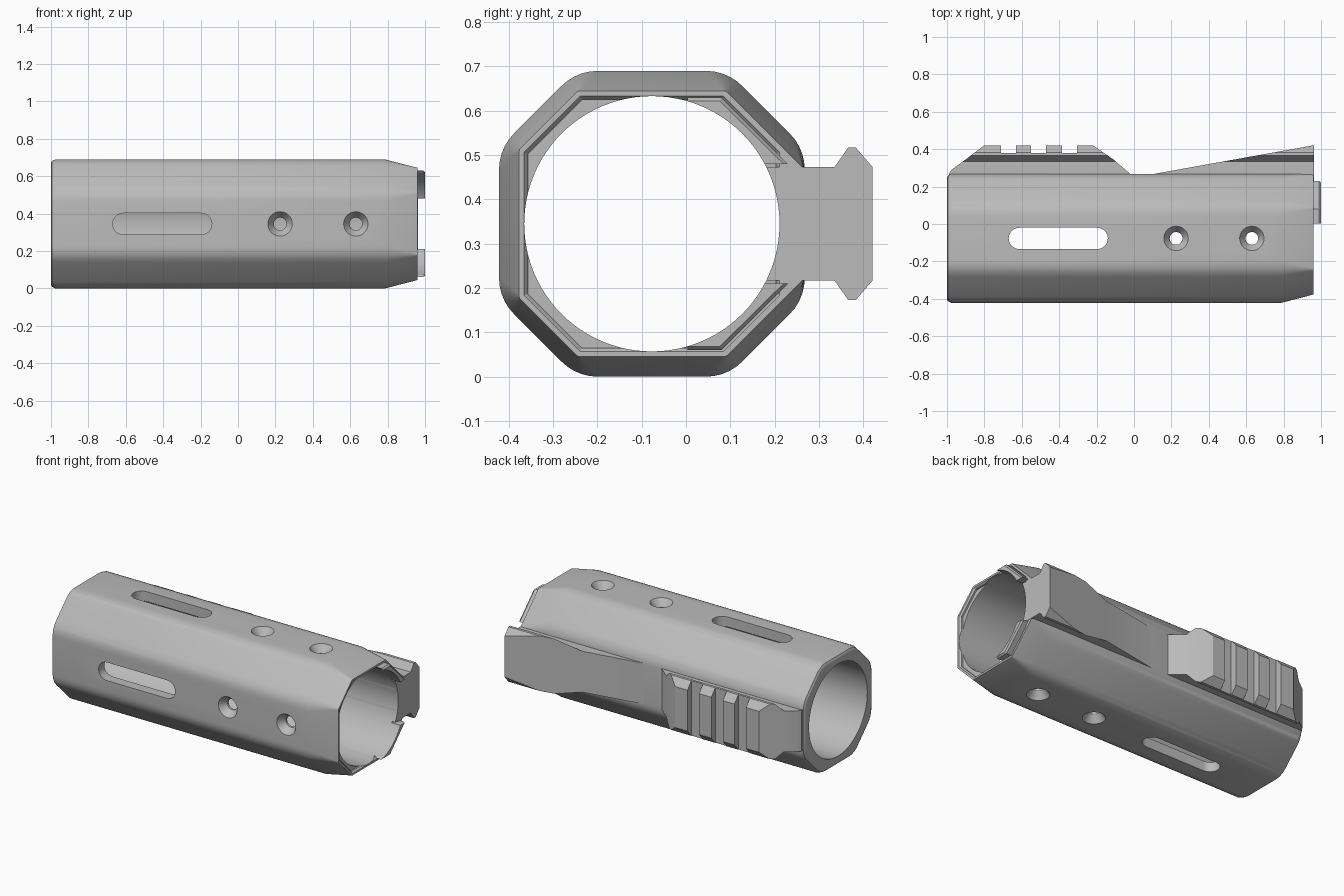
import bpy, bmesh, math
from mathutils import Vector

if "Cube" in bpy.data.objects:
    bpy.data.objects.remove(bpy.data.objects["Cube"], do_unlink=True)

CY, CZ = -0.077, 0.345      # axis of the tube
BORE = 0.288

grey = bpy.data.materials.new("matte_grey")
grey.use_nodes = True
COLOUR = (0.5, 0.5, 0.5, 1)
grey.diffuse_color = COLOUR
grey.node_tree.nodes["Principled BSDF"].inputs["Base Color"].default_value = COLOUR


def loft(name, rings):
    """Skin a closed solid through rings with equal point counts."""
    bm = bmesh.new()
    vs = [[bm.verts.new(p) for p in ring] for ring in rings]
    n = len(vs[0])
    for a, b in zip(vs, vs[1:]):
        for i in range(n):
            j = (i + 1) % n
            bm.faces.new((a[i], a[j], b[j], b[i]))
    bm.faces.new(vs[0])
    bm.faces.new(vs[-1])
    bmesh.ops.recalc_face_normals(bm, faces=bm.faces)
    me = bpy.data.meshes.new(name)
    bm.to_mesh(me)
    bm.free()
    me.materials.append(grey)
    ob = bpy.data.objects.new(name, me)
    bpy.context.collection.objects.link(ob)
    return ob


def boolean(ob, cutter, operation="DIFFERENCE", keep=False):
    mod = ob.modifiers.new("cut", "BOOLEAN")
    mod.operation, mod.solver, mod.object = operation, "EXACT", cutter
    bpy.ops.object.select_all(action="DESELECT")
    bpy.context.view_layer.objects.active = ob
    ob.select_set(True)
    bpy.ops.object.modifier_apply(modifier=mod.name)
    if not keep:
        bpy.data.objects.remove(cutter, do_unlink=True)


def across(x, pts):
    """Place (y, z) points, measured from the axis, at one x."""
    return [(x, CY + y, CZ + z) for y, z in pts]


def octagon(flat, total, back=None, soft=0.0):
    """Octagon with 45 degree corners, each rounded over the distance soft."""
    back = back or flat
    side, rear = total - flat, total - back
    pts = [(back, -rear), (back, rear), (side, flat), (-side, flat),
           (-flat, side), (-flat, -side), (-side, -flat), (side, -flat)]
    if not soft:
        return pts
    pts = [Vector(p) for p in pts]
    out = []
    for i, p in enumerate(pts):
        a = p + (pts[i - 1] - p).normalized() * soft
        b = p + (pts[(i + 1) % 8] - p).normalized() * soft
        for k in range(6):
            t = k / 5
            out.append(a * (1 - t) ** 2 + p * 2 * t * (1 - t) + b * t * t)
    return out


def stadium(x, half, r, depth, angle):
    """Round-ended outline facing outward from the axis at the given angle."""
    c, s = math.cos(angle), math.sin(angle)
    pts = []
    for k in range(34):
        t = -math.pi / 2 + math.pi * (k % 17) / 16 + (math.pi if k > 16 else 0)
        if half == 0 and k % 17 == 16:
            continue
        u = r * math.sin(t)
        px = x + r * math.cos(t) + (half if k < 17 else -half)
        pts.append((px, CY + depth * c - u * s, CZ + depth * s + u * c))
    return pts


def bore_cutter():
    circle = [(BORE * math.cos(math.tau * k / 96), BORE * math.sin(math.tau * k / 96))
              for k in range(96)]
    ob = loft("bore_cutter", [across(-1.2, circle), across(1.2, circle)])
    ob.hide_render = True
    return ob


# Octagonal tube: rounded rear rim, long body, tapered nose with a straight back
body = loft("tube_body", [
    across(-1, octagon(0.325, 0.487, soft=0.05)),
    across(-0.994, octagon(0.337, 0.503, soft=0.05)),
    across(-0.975, octagon(0.345, 0.515, soft=0.05)),
    across(0.785, octagon(0.345, 0.515, soft=0.05)),
    across(0.96, octagon(0.30, 0.467, back=0.343, soft=0.006))])
boolean(body, bore_cutter())

# Stepped recess inside the nose
boolean(body, loft("nose_recess_cutter", [
    across(0.94, octagon(0.28, 0.438)), across(0.95, octagon(0.28, 0.438)),
    across(0.962, octagon(0.29, 0.452)), across(1.1, octagon(0.29, 0.452))]))

# One slot and two countersunk holes on the front, top and bottom faces
for angle in (math.pi, math.pi / 2, -math.pi / 2):
    boolean(body, loft("slot_cutter", [
        stadium(-0.405, 0.208, 0.057, d, angle) for d in (0.2, 0.4)]))
    for x in (0.225, 0.63):
        boolean(body, loft("hole_cutter", [
            stadium(x, 0, r, d, angle) for r, d in
            ((0.034, 0.2), (0.034, 0.30), (0.066, 0.346), (0.066, 0.4))]))

# Back rail: flared cross-section clipped by its side outline
upper = [(0.15, 0.128), (0.412, 0.128), (0.443, 0.172), (0.46, 0.172), (0.498, 0.128)]
section = upper + [(y, -z) for y, z in reversed(upper)]
rail = loft("accessory_rail", [across(-1.1, section), across(1.1, section)])
outline = [(-0.99, 0.1), (-0.99, 0.27), (-0.975, 0.29), (-0.9, 0.345), (-0.8, 0.421)]
for x in (-0.71, -0.55, -0.385):
    outline += [(x, 0.421), (x, 0.38), (x + 0.08, 0.38), (x + 0.08, 0.421)]
outline += [(-0.22, 0.421), (-0.11, 0.345), (-0.015, 0.264), (0.085, 0.264),
            (0.962, 0.421), (0.962, 0.1)]
boolean(rail, loft("rail_outline_cutter", [
    [(x, y, z) for x, y in outline] for z in (-0.2, 0.9)]), "INTERSECT")
boolean(rail, bore_cutter())

# Locking lugs on the two back corners of the nose
for name, side in (("upper_lug", 1), ("lower_lug", -1)):
    shape = [(0.08, 0.285), (0.157, 0.285), (0.307, 0.135), (0.23, 0.135)]
    small = [(0.08, 0.277), (0.153, 0.277), (0.297, 0.135), (0.23, 0.135)]
    lug = loft(name, [across(x, [(y, z * side) for y, z in pts]) for x, pts in
                      ((0.92, shape), (0.99, shape), (1.0, small))])
    boolean(lug, bore_cutter())

# Smooth rounded areas, keep machined edges crisp
for ob in bpy.context.collection.objects:
    if ob.type == "MESH" and grey.name in ob.data.materials:
        bpy.ops.object.select_all(action="DESELECT")
        bpy.context.view_layer.objects.active = ob
        ob.select_set(True)
        bpy.ops.object.shade_smooth_by_angle(angle=math.radians(25))
